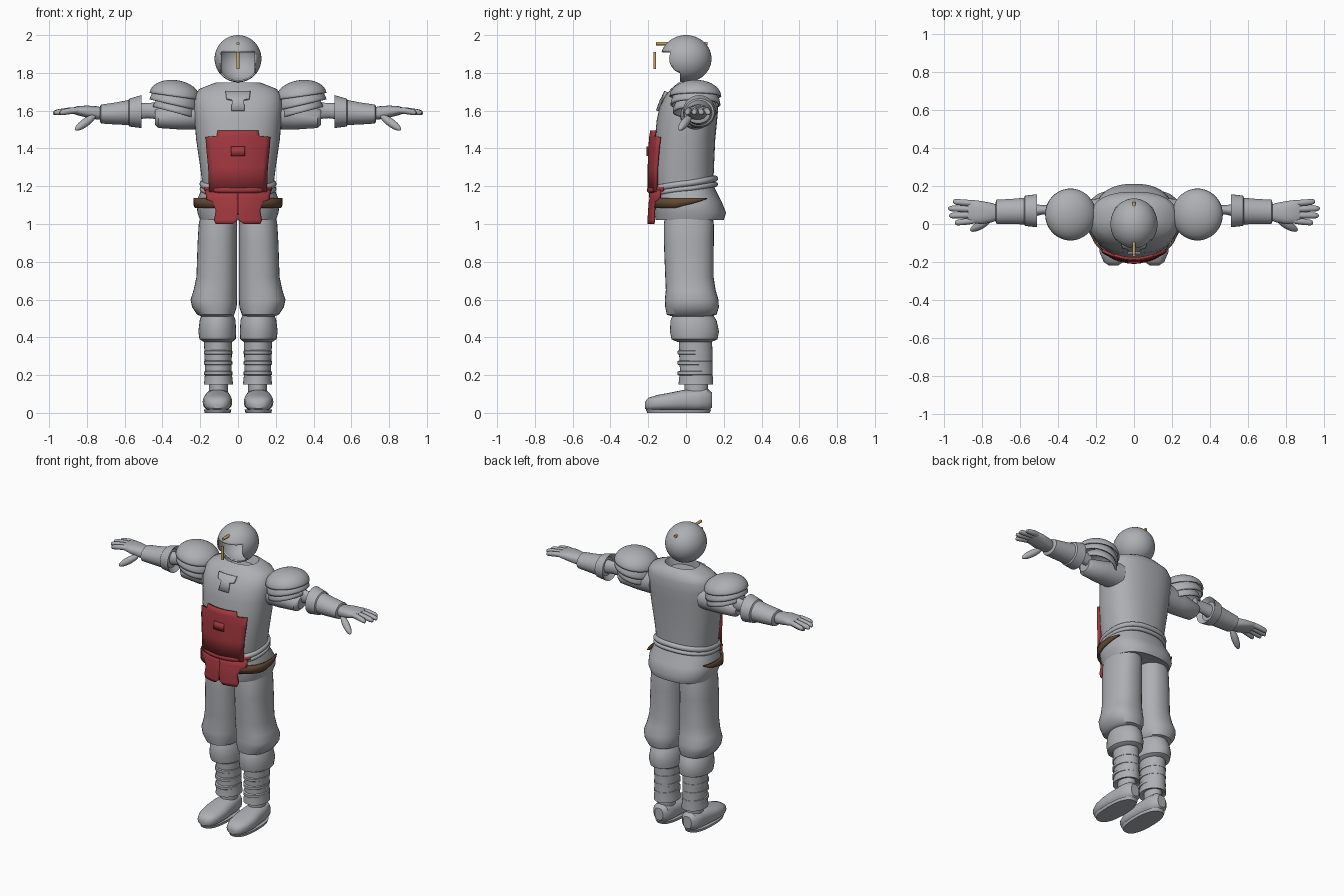
import bpy
import bmesh
from math import cos, sin, pi, radians, copysign
from mathutils import Matrix, Vector

default_cube = bpy.data.objects.get("Cube")
if default_cube:
    bpy.data.objects.remove(default_cube, do_unlink=True)


def material(name, color):
    mat = bpy.data.materials.new(name)
    mat.use_nodes = True
    mat.diffuse_color = (*color, 1)
    mat.node_tree.nodes["Principled BSDF"].inputs["Base Color"].default_value = (*color, 1)
    return mat


grey = material("plain grey", (.42, .43, .45))
red = material("deep red", (.36, .04, .05))
brown = material("leather brown", (.12, .065, .035))
gold = material("brass gold", (.6, .38, .12))
parts = []


def finish(bm, name, mat, mirror=False, thickness=0):
    """Turn a bmesh into an object, optionally thickened and mirrored across x."""
    bmesh.ops.recalc_face_normals(bm, faces=bm.faces)
    mesh = bpy.data.meshes.new(name)
    bm.to_mesh(mesh)
    bm.free()
    mesh.materials.append(mat)
    obj = bpy.data.objects.new(name, mesh)
    bpy.context.collection.objects.link(obj)
    if thickness:
        shell = obj.modifiers.new("thickness", 'SOLIDIFY')
        shell.thickness = thickness
        shell.offset = 0
    if mirror:
        flip = obj.modifiers.new("mirror", 'MIRROR')
        flip.use_mirror_merge = False
    parts.append(obj)
    return obj


def oval(angle, radius_a, radius_b, power):
    c, s = cos(angle), sin(angle)
    return (radius_a * copysign(abs(c) ** (2 / power), c),
            radius_b * copysign(abs(s) ** (2 / power), s))


def loft(bm, axis, sections, power=2, sides=32):
    """Skin oval sections given as (position, centre a, centre b, radius a, radius b)."""
    place = {'x': lambda p, a, b: (p, a, b),
             'y': lambda p, a, b: (a, p, b),
             'z': lambda p, a, b: (a, b, p)}[axis]
    rings = []
    for pos, ca, cb, ra, rb in sections:
        ring = []
        for i in range(sides):
            a, b = oval(2 * pi * i / sides, ra, rb, power)
            ring.append(bm.verts.new(place(pos, ca + a, cb + b)))
        rings.append(ring)
    for low, high in zip(rings, rings[1:]):
        for i in range(sides):
            j = (i + 1) % sides
            bm.faces.new((low[i], low[j], high[j], high[i]))
    bm.faces.new(rings[0])
    bm.faces.new(rings[-1])


def lofted(name, mat, axis, sections, mirror=False, power=2, sides=32):
    bm = bmesh.new()
    loft(bm, axis, sections, power, sides)
    return finish(bm, name, mat, mirror)


def grid(bm, rows):
    """Skin rows of points into a sheet."""
    rows = [[bm.verts.new(p) for p in row] for row in rows]
    for low, high in zip(rows, rows[1:]):
        for i in range(len(low) - 1):
            bm.faces.new((low[i], low[i + 1], high[i + 1], high[i]))


def apron(name, mat, rows, mirror=False, bend=1.76, steps=12):
    """Bowed cloth from rows of (height, x start, x end, front y)."""
    bm = bmesh.new()
    points = []
    for z, start, end, y in rows:
        xs = [start + (end - start) * i / steps for i in range(steps + 1)]
        points.append([(x, y + bend * x * x, z) for x in xs])
    grid(bm, points)
    return finish(bm, name, mat, mirror, .014)


def ellipsoid(bm, centre, size, rotation=None):
    spin = rotation or Matrix.Identity(4)
    move = Matrix.Translation(centre) @ spin @ Matrix.Diagonal((*size, 1))
    return bmesh.ops.create_uvsphere(bm, u_segments=48, v_segments=24, radius=1, matrix=move)


def ring_tube(name, mat, angles, radii, heights, radius, cyclic):
    """Bevelled band around the waist, low in front and higher behind."""
    curve = bpy.data.curves.new(name, 'CURVE')
    curve.dimensions = '3D'
    curve.bevel_depth = radius
    curve.use_fill_caps = True
    spline = curve.splines.new('POLY')
    spline.points.add(len(angles) - 1)
    spline.use_cyclic_u = cyclic
    for point, angle in zip(spline.points, angles):
        x, y = oval(angle, *radii, 2.4)
        blend = (sin(angle) + 1) / 2
        point.co = (x, y - .012, heights[0] + (heights[1] - heights[0]) * blend, 1)
    obj = bpy.data.objects.new(name, curve)
    curve.materials.append(mat)
    bpy.context.collection.objects.link(obj)


# Helmet: hollow ball with the face opening cut away
bm = bmesh.new()
ellipsoid(bm, (0, 0, 1.875), (.12, .131, .121))
for point, normal in (((.09, 0, 0), (1, 0, 0)), ((-.09, 0, 0), (1, 0, 0)),
                      ((0, 0, 1.91), (0, 0, 1)), ((0, -.03, 0), (0, 1, 0))):
    geometry = bm.verts[:] + bm.edges[:] + bm.faces[:]
    bmesh.ops.bisect_plane(bm, geom=geometry, plane_co=point, plane_no=normal)
opening = []
for face in bm.faces:
    mid = face.calc_center_median()
    if abs(mid.x) < .09 and mid.y < -.03 and mid.z < 1.91:
        opening.append(face)
bmesh.ops.delete(bm, geom=opening, context='FACES')
finish(bm, "helmet", grey, thickness=.008)

# Helmet brass fittings
lofted("nose_guard", gold, 'z', [(z, 0, -.165, .009, .007) for z in (1.82, 1.91)], sides=12)
lofted("front_pin", gold, 'y', [(y, 0, 1.955, .009, .009) for y in (-.16, -.09)], sides=12)
lofted("rear_pin", gold, 'y', [(y, 0, 1.955, .009, .009) for y in (.08, .115)], sides=12)

# Tunic, skirt and collar
lofted("tunic", grey, 'z', [
    (1.16, 0, -.012, .185, .155), (1.22, 0, -.015, .19, .16), (1.3, 0, -.015, .2, .163),
    (1.45, 0, -.005, .222, .16), (1.55, 0, .005, .23, .16), (1.62, 0, .015, .235, .155),
    (1.68, 0, .03, .23, .14), (1.715, 0, .04, .205, .12), (1.745, 0, .045, .13, .09),
    (1.75, 0, .04, .11, .08), (1.7, 0, .03, .09, .07)], power=2.4, sides=48)
lofted("skirt", grey, 'z', [
    (1.03, 0, .02, .17, .15), (1.02, 0, .02, .2, .18), (1.06, 0, .022, .215, .19),
    (1.12, 0, .008, .22, .18), (1.18, 0, -.008, .195, .165), (1.23, 0, -.01, .18, .15)],
    power=2.4, sides=48)
apron("collar_flap", grey, [
    (1.7, -.065, .065, -.11), (1.66, -.06, .06, -.128),
    (1.655, -.03, .03, -.132), (1.6, -.035, .035, -.152)])
full = [2 * pi * i / 64 for i in range(64)]
front = [radians(-150 + 5 * i) for i in range(25)]
ring_tube("waist_cord", grey, full, (.187, .165), (1.185, 1.24), .017, True)
ring_tube("lower_waist_cord", grey, full, (.19, .168), (1.16, 1.21), .013, True)
ring_tube("front_sash", red, front, (.185, .177), (1.18, 1.2), .018, False)

# Red front panel with its patch and hanging flaps
apron("front_panel", red, [
    (1.17, -.15, .15, -.196), (1.3, -.155, .155, -.196), (1.4, -.165, .165, -.193),
    (1.46, -.168, .168, -.188), (1.465, -.11, .11, -.187), (1.495, -.105, .105, -.182)])
apron("panel_patch", red, [(1.36, -.035, .035, -.203), (1.41, -.035, .035, -.201)])
apron("hanging_flap", red, [
    (1.18, 0, .17, -.19), (1.13, 0, .165, -.187), (1.12, 0, .135, -.19),
    (1.07, 0, .115, -.194), (1.02, .004, .125, -.197), (1, .03, .115, -.197)], mirror=True)

# Leather side belt, tapering to a point behind the hip
bm = bmesh.new()
rows = []
for i in range(25):
    t = i / 24
    x, y = oval(radians(-80 + 108 * t), .229, .187, 2.4)
    bottom = 1.085 + .048 * max(0, (t - .6) / .4)
    rows.append([(x, y + .008, bottom), (x, y + .008, 1.138)])
grid(bm, rows)
finish(bm, "side_belt", brown, True, .012)

# Layered shoulder plates
for name, centre, size, tilt in (
        ("lower_shoulder_plate", (.335, .05, 1.59), (.115, .115, .1), 15),
        ("middle_shoulder_plate", (.34, .05, 1.63), (.127, .127, .1), 13),
        ("upper_shoulder_plate", (.335, .05, 1.675), (.13, .132, .082), 8)):
    bm = bmesh.new()
    ellipsoid(bm, (0, 0, 0), size)
    lower = [v for v in bm.verts if v.co.z < -.001]
    bmesh.ops.delete(bm, geom=lower, context='VERTS')
    bm.transform(Matrix.Translation(centre) @ Matrix.Rotation(radians(-tilt), 4, 'Y'))
    finish(bm, name, grey, True, .01)

# Arms and flared forearm cuffs
lofted("upper_arm", grey, 'x', [
    (.18, .05, 1.585, .085, .085), (.3, .05, 1.57, .075, .07),
    (.42, .05, 1.56, .062, .052), (.44, .055, 1.565, .045, .04)], mirror=True)
lofted("elbow", grey, 'x', [
    (.42, .07, 1.6, .03, .045), (.48, .075, 1.6, .024, .04), (.56, .07, 1.595, .04, .045)],
    mirror=True, sides=20)
lofted("forearm_cuff", grey, 'x', [
    (.535, .07, 1.595, .06, .06), (.512, .07, 1.595, .087, .087), (.575, .07, 1.59, .08, .074),
    (.58, .068, 1.59, .07, .066), (.65, .066, 1.585, .066, .058), (.725, .064, 1.582, .064, .05),
    (.73, .064, 1.582, .05, .04)], mirror=True)

# Hands: palm, four fingers and a thumb
bm = bmesh.new()
loft(bm, 'x', [
    (.71, .06, 1.585, .035, .03), (.745, .06, 1.588, .05, .035), (.8, .06, 1.595, .06, .032),
    (.85, .065, 1.6, .062, .024), (.875, .065, 1.6, .055, .016)], power=2.4)
for tip, root_y, spread in ((.945, .018, -.012), (.975, .048, -.004),
                            (.98, .078, .004), (.955, .108, .01)):
    span = tip - .84
    loft(bm, 'x', [
        (.84 + span * t, root_y + spread * t, 1.602 - .015 * t * t, .017 * r, .017 * r)
        for t, r in ((0, .9), (.4, 1), (.85, .9), (.96, .65), (1, .2))], sides=12)
thumb_start, thumb_tip = Vector((.755, .025, 1.575)), Vector((.862, -.035, 1.498))
reach = thumb_tip - thumb_start
turn = reach.to_track_quat('Z', 'Y').to_matrix().to_4x4()
ellipsoid(bm, (thumb_start + thumb_tip) / 2, (.022, .022, reach.length / 2), turn)
finish(bm, "hand", grey, True)

# Trousers with gathered knees
lofted("trouser_leg", grey, 'z', [
    (1.08, .1, .015, .09, .12), (1, .106, .015, .102, .132), (.9, .109, .015, .105, .132),
    (.72, .112, .018, .108, .128), (.65, .12, .025, .115, .132), (.6, .128, .03, .123, .142),
    (.56, .125, .032, .118, .142), (.52, .118, .03, .098, .132), (.51, .112, .03, .08, .1)],
    mirror=True, power=2.3)
lofted("gathered_cuff", grey, 'z', [
    (.53, .108, .035, .08, .1), (.49, .108, .04, .095, .122), (.43, .11, .045, .1, .13),
    (.39, .108, .045, .096, .122), (.375, .106, .045, .075, .09)], mirror=True)

# Boot shafts with raised straps
lofted("boot_shaft", grey, 'z', [
    (.4, .106, .05, .075, .088), (.3, .105, .052, .072, .088), (.22, .104, .054, .07, .086),
    (.15, .103, .052, .077, .092), (.16, .103, .052, .06, .07)], mirror=True)
bm = bmesh.new()
for z in (.21, .265, .32):
    loft(bm, 'z', [(z + dz, .105, .048, .068 + grow, .086 + grow)
                   for dz, grow in ((-.012, 0), (-.008, .007), (.008, .007), (.012, 0))])
finish(bm, "boot_straps", grey, True)
lofted("ankle", grey, 'z', [(z, .104, .055, .05, .062) for z in (.08, .18)], mirror=True)

# Shoes and soles
lofted("shoe", grey, 'y', [
    (-.218, .108, .04, .025, .018), (-.2, .108, .046, .052, .034), (-.15, .109, .052, .072, .043),
    (-.08, .109, .058, .078, .05), (-.02, .108, .064, .073, .056), (.06, .107, .068, .066, .06),
    (.115, .106, .07, .056, .058), (.138, .106, .068, .03, .04)], mirror=True, power=2.5)
lofted("shoe_sole", grey, 'z', [
    (0, .108, -.04, .068, .165), (.018, .108, -.04, .073, .173)], mirror=True, power=2.4)

# Smooth shading with kept edges
bpy.ops.object.select_all(action='DESELECT')
for obj in parts:
    obj.select_set(True)
bpy.context.view_layer.objects.active = parts[0]
bpy.ops.object.shade_smooth_by_angle(angle=radians(40))
